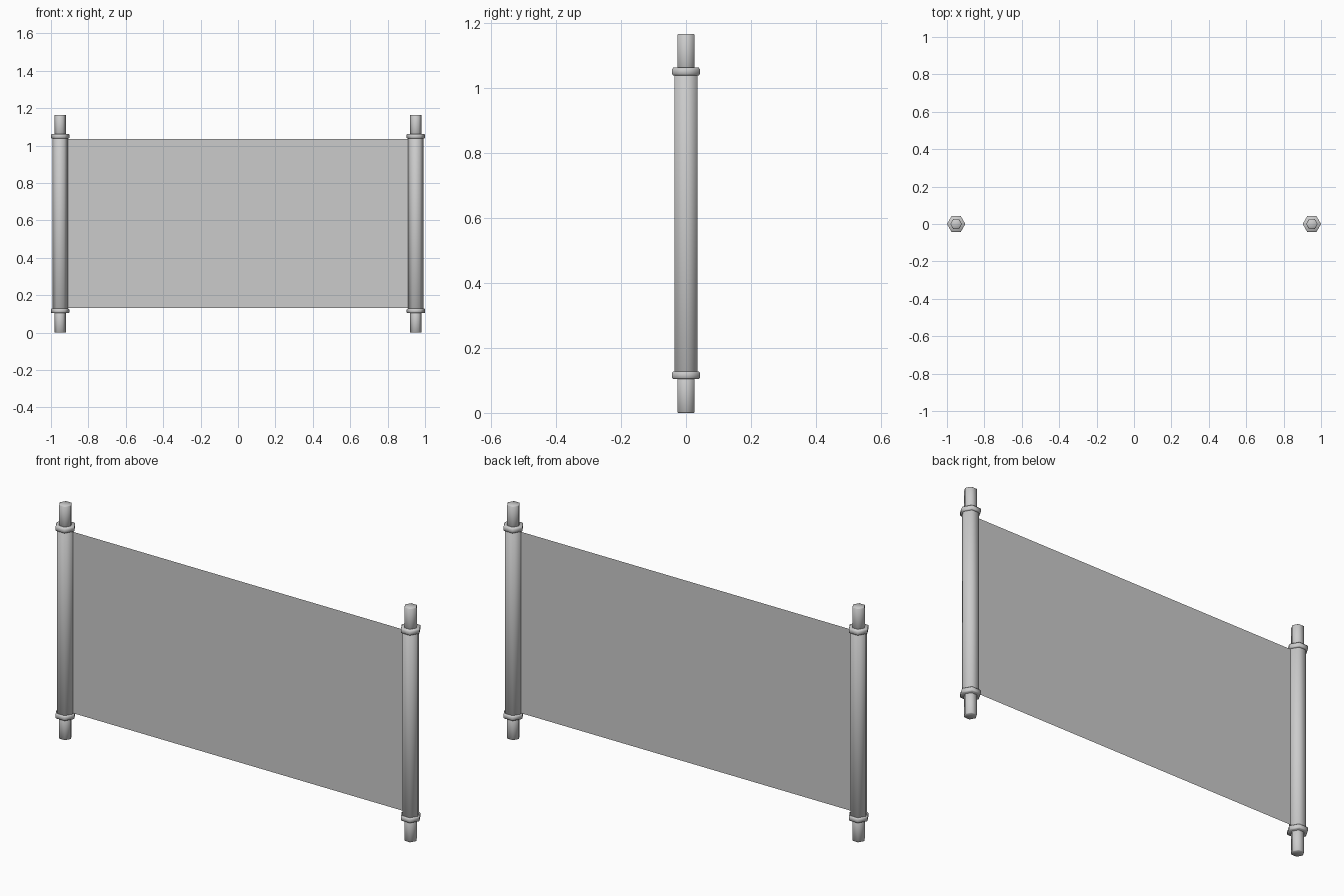
import bpy, bmesh, math

if "Cube" in bpy.data.objects:
    bpy.data.objects.remove(bpy.data.objects["Cube"])

grey = bpy.data.materials.new("plain_grey")
grey.use_nodes = True
grey.diffuse_color = (0.6, 0.6, 0.6, 1)
grey.node_tree.nodes["Principled BSDF"].inputs["Base Color"].default_value = (0.6, 0.6, 0.6, 1)

POST_X = 0.951
HEIGHT = 1.165
SIDES = 6


def make_object(name, bm):
    bmesh.ops.recalc_face_normals(bm, faces=bm.faces)
    mesh = bpy.data.meshes.new(name)
    bm.to_mesh(mesh)
    bm.free()
    mesh.materials.append(grey)
    obj = bpy.data.objects.new(name, mesh)
    bpy.context.collection.objects.link(obj)
    return obj


def hex_column(name, x, z0, z1, radius, chamfer):
    """Closed six-sided column with small chamfers at both ends, smooth around."""
    bm = bmesh.new()
    profile = [(radius - chamfer, z0), (radius, z0 + chamfer),
               (radius, z1 - chamfer), (radius - chamfer, z1)]
    rings = []
    for r, z in profile:
        angles = [math.tau * i / SIDES for i in range(SIDES)]
        rings.append([bm.verts.new((x + r * math.cos(a), r * math.sin(a), z)) for a in angles])
    for low, high in zip(rings, rings[1:]):
        for i in range(SIDES):
            j = (i + 1) % SIDES
            bm.faces.new((low[i], low[j], high[j], high[i]))
    bm.faces.new(rings[0][::-1])
    bm.faces.new(rings[-1])
    obj = make_object(name, bm)
    bpy.ops.object.select_all(action='DESELECT')
    obj.select_set(True)
    bpy.context.view_layer.objects.active = obj
    bpy.ops.object.shade_smooth_by_angle(angle=math.radians(65))
    return obj


# Rollers with handles and collars at both ends
for side, x in (("left", POST_X), ("right", -POST_X)):
    hex_column(side + "_roller", x, 0.115, 1.05, 0.041, 0.001)
    for end, handle, collar in (("bottom", (0, 0.12), (0.104, 0.128)),
                                ("top", (1.045, HEIGHT), (1.038, 1.062))):
        hex_column(f"{side}_{end}_handle", x, *handle, 0.031, 0.003)
        hex_column(f"{side}_{end}_collar", x, *collar, 0.049, 0.004)

# Flat sheet stretched between the rollers
bm = bmesh.new()
corners = [(-POST_X, 0.133), (POST_X, 0.133), (POST_X, 1.036), (-POST_X, 1.036)]
bm.faces.new([bm.verts.new((x, 0, z)) for x, z in corners])
make_object("sheet", bm)
